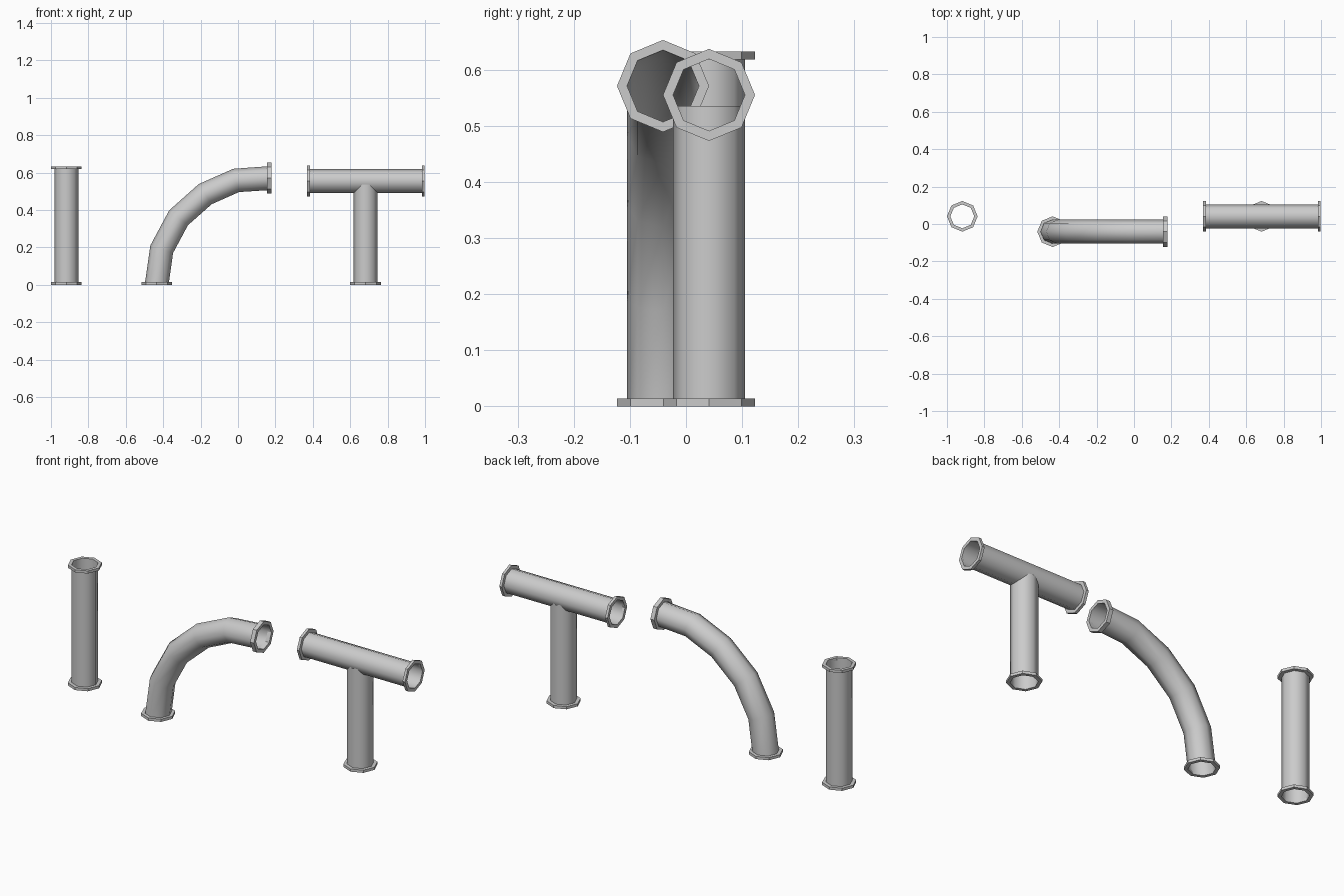
import bpy, bmesh
from math import sin, cos, pi
from mathutils import Vector

if "Cube" in bpy.data.objects:
    bpy.data.objects.remove(bpy.data.objects["Cube"])

SIDES = 8
R_PIPE, R_FLANGE = 0.064, 0.082
Y_AXIS = Vector((0, 1, 0))


def build(name, rings, closed=False, smooth=False):
    """Skin octagonal rings given as (centre, axis direction, radius)."""
    bm = bmesh.new()
    loops = []
    for c, d, r in rings:
        v = Vector(d).normalized().cross(Y_AXIS)
        loops.append([bm.verts.new(Vector(c) + r * (cos(a) * Y_AXIS + sin(a) * v))
                      for a in (2 * pi * i / SIDES for i in range(SIDES))])
    pairs = list(zip(loops, loops[1:]))
    if closed:
        pairs.append((loops[-1], loops[0]))
    for p, q in pairs:
        for i in range(SIDES):
            j = (i + 1) % SIDES
            f = bm.faces.new((p[i], p[j], q[j], q[i]))
            f.smooth = smooth
    bmesh.ops.recalc_face_normals(bm, faces=bm.faces)
    mesh = bpy.data.meshes.new(name)
    bm.to_mesh(mesh)
    bm.free()
    obj = bpy.data.objects.new(name, mesh)
    bpy.context.collection.objects.link(obj)
    return obj


def pipe(name, points):
    """Thin open pipe along a path in an x-z plane."""
    pts = [Vector(p) for p in points]
    rings = []
    for i, p in enumerate(pts):
        before = (p - pts[i - 1]).normalized() if i else Vector()
        after = (pts[i + 1] - p).normalized() if i < len(pts) - 1 else Vector()
        rings.append((p, before + after, R_PIPE))
    # pipe mouths are square to the main axes
    for k in (0, -1):
        c, d, r = rings[k]
        d = Vector((1, 0, 0)) if abs(d.x) > abs(d.z) else Vector((0, 0, 1))
        rings[k] = (c, d, r)
    return build(name, rings, smooth=True)


def flange(name, end, inward, thick=0.014):
    """Flat octagonal collar, running from the pipe mouth inward."""
    a, d = Vector(end), Vector(inward)
    b = a + d * thick
    return build(name, [(a, d, R_PIPE), (a, d, R_FLANGE),
                        (b, d, R_FLANGE), (b, d, R_PIPE)], closed=True)


UP, DOWN, RIGHT, LEFT = (0, 0, 1), (0, 0, -1), (1, 0, 0), (-1, 0, 0)

# straight pipe
bottom, top = (-0.918, 0.041, 0), (-0.918, 0.041, 0.632)
pipe("straight_pipe", [bottom, top])
flange("straight_flange_bottom", bottom, UP)
flange("straight_flange_top", top, DOWN)

# bent pipe
bend = [(-0.435, 0), (-0.408, 0.19), (-0.318, 0.358),
        (-0.175, 0.485), (-0.01, 0.558), (0.178, 0.571)]
path = [(x, -0.041, z) for x, z in bend]
pipe("bent_pipe", path)
flange("bent_flange_bottom", path[0], UP)
flange("bent_flange_end", path[-1], LEFT, 0.022)

# tee pipe: cross run on a vertical stem
left, right = (0.37, 0.041, 0.555), (0.998, 0.041, 0.555)
stem = (0.682, 0.041, 0)
pipe("tee_run", [left, right])
pipe("tee_stem", [stem, (0.682, 0.041, 0.535)])
flange("tee_flange_left", left, RIGHT)
flange("tee_flange_right", right, LEFT)
flange("tee_flange_bottom", stem, UP)
